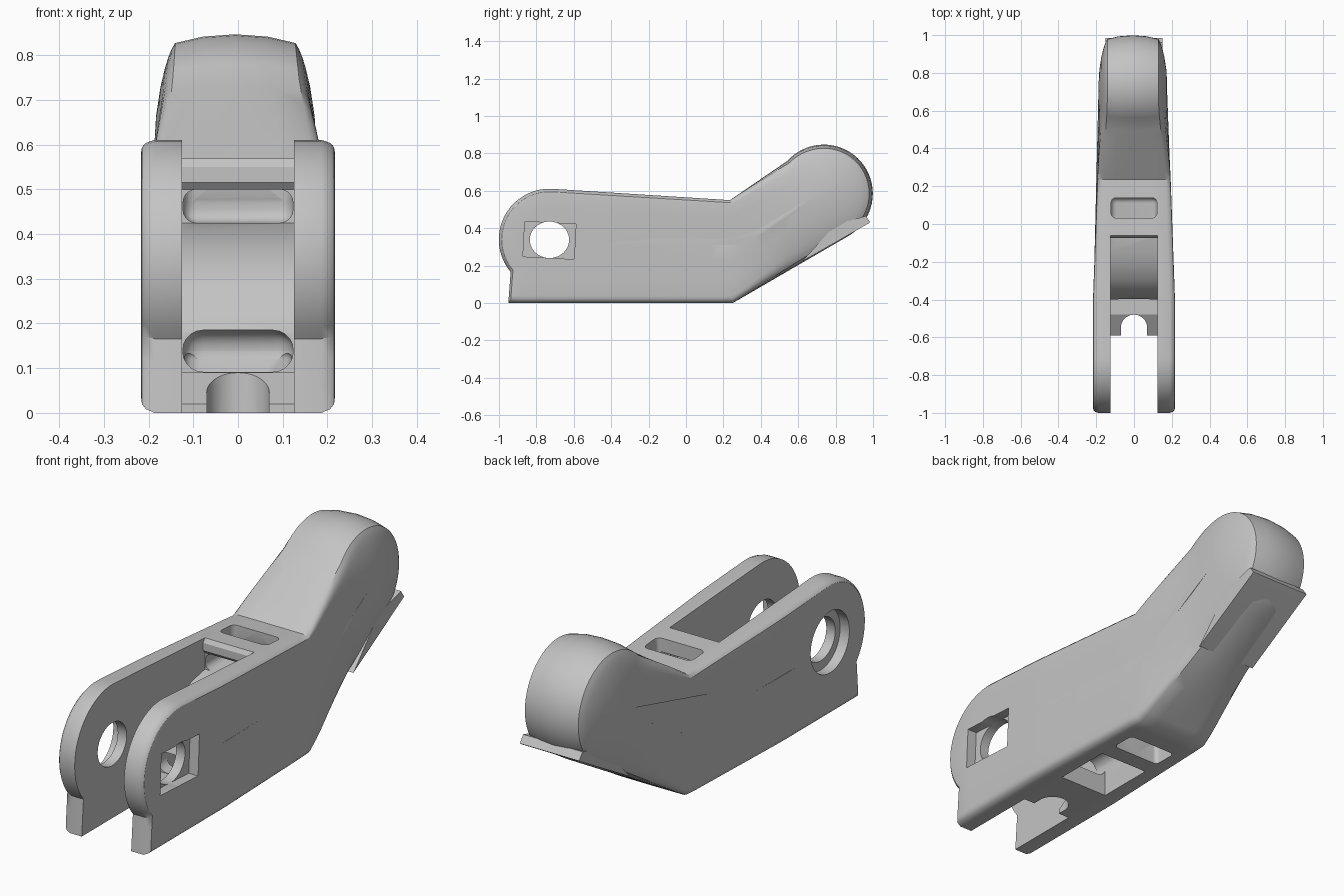
import bpy, bmesh, math
from mathutils import Vector, Matrix

if "Cube" in bpy.data.objects:
    bpy.data.objects.remove(bpy.data.objects["Cube"])

grey = bpy.data.materials.new("plain grey")
grey.use_nodes = True
grey.diffuse_color = (0.55, 0.55, 0.55, 1)
grey.node_tree.nodes["Principled BSDF"].inputs["Base Color"].default_value = grey.diffuse_color


def make_object(name, bm):
    bmesh.ops.recalc_face_normals(bm, faces=bm.faces)
    mesh = bpy.data.meshes.new(name)
    bm.to_mesh(mesh)
    bm.free()
    mesh.materials.append(grey)
    obj = bpy.data.objects.new(name, mesh)
    bpy.context.collection.objects.link(obj)
    return obj


def arc(centre, radius, start, end, steps):
    angles = [math.radians(start + (end - start) * i / steps) for i in range(steps + 1)]
    return [Vector((centre[0] + radius * math.cos(a), centre[1] + radius * math.sin(a))) for a in angles]


def resample(points, step):
    out = []
    for i, p in enumerate(points):
        q = points[(i + 1) % len(points)]
        n = max(1, math.ceil((q - p).length / step))
        out += [p.lerp(q, k / n) for k in range(n)]
    return out


# Side outline (y, z) and the bent centre line inside it
pivot, head = (-0.73, 0.34), (0.737, 0.585)
outline = [Vector(p) for p in [(-0.95, 0), (0.25, 0)]]
outline += arc(head, 0.262, -58, 138, 30)
outline += [Vector((0.235, 0.55))]
outline += arc(pivot, 0.271, 87, 220, 20)
outline = resample(outline, 0.06)
spine = [Vector(pivot), Vector((0.3, 0.327)), Vector(head)]


def nearest_on_spine(p):
    best = None
    for a, b in zip(spine, spine[1:]):
        d = b - a
        q = a + d * min(1, max(0, (p - a).dot(d) / d.dot(d)))
        if best is None or (p - q).length < (p - best).length:
            best = q
    return best


def half_width(y):
    return 0.217 - 0.036 * min(1, max(0, (y + 0.4) / 1.0))


def arm_blend(y):
    k = min(1, max(0, (y - 0.2) / 0.5))
    return k * k * (3 - 2 * k)


# Cross-section steps: (width, scale) for the flat fork and the crowned arm
fork_steps = [(0, 1), (0.5, 1), (0.86, 1), (0.95, 0.975), (0.99, 0.94), (1, 0.89), (1, 0.6), (1, 0.3), (1, 0.06)]
arm_steps = [(0, 1), (0.4, 0.98), (0.745, 0.925), (0.79, 0.87), (0.83, 0.8), (0.87, 0.71),
             (0.925, 0.55), (0.98, 0.3), (1, 0.06)]


def ring(bm, index, side):
    verts = []
    for p in outline:
        q = nearest_on_spine(p)
        k = arm_blend(p.x)
        wide, scale = (f * (1 - k) + a * k for f, a in zip(fork_steps[index], arm_steps[index]))
        pos = q.lerp(p, scale)
        drift = -0.006 * arm_blend(pos.x)
        verts.append(bm.verts.new((side * wide * half_width(pos.x) + drift, pos.x, pos.y)))
    return verts


bm = bmesh.new()
last = len(arm_steps) - 1
rings = [ring(bm, i, -1) for i in range(last, 0, -1)] + [ring(bm, i, 1) for i in range(last + 1)]
count = len(outline)
for a, b in zip(rings, rings[1:]):
    for i in range(count):
        j = (i + 1) % count
        bm.faces.new((a[i], a[j], b[j], b[i]))
caps = [bm.faces.new(rings[0]), bm.faces.new(rings[-1])]
bmesh.ops.triangulate(bm, faces=caps)
body = make_object("lever_body", bm)


def prism(name, points, half):
    bm = bmesh.new()
    face = bm.faces.new([bm.verts.new((-half, y, z)) for y, z in points])
    moved = bmesh.ops.extrude_face_region(bm, geom=[face])["geom"]
    bmesh.ops.translate(bm, vec=(2 * half, 0, 0), verts=[v for v in moved if isinstance(v, bmesh.types.BMVert)])
    return make_object(name, bm)


def box(name, low, high, bevel=0.0, turn=0.0):
    low, high = Vector(low), Vector(high)
    bm = bmesh.new()
    bmesh.ops.create_cube(bm, size=1)
    bmesh.ops.scale(bm, vec=high - low, verts=bm.verts)
    if bevel:
        bmesh.ops.bevel(bm, geom=bm.edges[:], offset=bevel, segments=5, profile=0.5, affect='EDGES')
    bmesh.ops.transform(bm, matrix=Matrix.Translation((low + high) / 2) @ Matrix.Rotation(turn, 4, 'X'),
                        verts=bm.verts)
    return make_object(name, bm)


def cylinder(name, centre, radius, depth, axis, squash=1.0):
    bm = bmesh.new()
    bmesh.ops.create_cone(bm, cap_ends=True, segments=40, radius1=radius, radius2=radius, depth=depth)
    if axis == 'X':
        bmesh.ops.rotate(bm, matrix=Matrix.Rotation(math.pi / 2, 3, 'Y'), verts=bm.verts)
    bmesh.ops.scale(bm, vec=(1, 1, squash), verts=bm.verts)
    bmesh.ops.translate(bm, vec=centre, verts=bm.verts)
    return make_object(name, bm)


def cut(tool):
    tool.hide_render = True
    mod = body.modifiers.new("cut", 'BOOLEAN')
    mod.operation, mod.solver, mod.object = 'DIFFERENCE', 'EXACT', tool
    bpy.context.view_layer.objects.active = body
    bpy.ops.object.modifier_apply(modifier=mod.name)
    bpy.data.objects.remove(tool)


# Fork slot with a ramped floor, rounded web and cross bar
cut(prism("slot_cutter", [(-1.1, -0.1), (-0.59, -0.1), (-0.59, 0.02), (-0.48, 0.09), (-0.40, 0.09),
                          (-0.40, 0.18), (-0.385, 0.22), (-0.355, 0.28), (-0.3, 0.335), (-0.23, 0.377),
                          (-0.15, 0.407), (-0.06, 0.425), (-0.06, 0.5),
                          (-0.073, 0.515), (-0.073, 0.55), (-0.06, 0.57), (-0.06, 0.7), (-1.1, 0.7)], 0.125))
# Upper strap passage and its top pocket
cut(box("upper_passage_cutter", (-0.123, -0.13, 0.425), (0.123, 0.14, 0.5), 0.03))
cut(box("upper_pocket_cutter", (-0.121, 0.032, 0.428), (0.121, 0.138, 0.8), 0.025))
# Lower strap passage and the bottom windows
cut(box("lower_passage_cutter", (-0.1235, -0.55, 0.092), (0.1235, 0.13, 0.185), 0.045))
cut(box("lower_window_cutter", (-0.122, -0.34, -0.1), (0.122, -0.07, 0.15)))
cut(box("lower_pocket_cutter", (-0.12, 0.01, -0.1), (0.12, 0.125, 0.14), 0.02))
# Rounded notch in the floor
cut(cylinder("notch_cutter", (0, -0.55, 0.02), 0.07, 0.3, 'Z'))
cut(box("notch_mouth_cutter", (-0.0695, -0.7, -0.12), (0.0695, -0.55, 0.16)))
# Pivot hole, square nut recess on one side, round bolt recess on the other
cut(cylinder("pivot_hole_cutter", (0, -0.73, 0.338), 0.105, 0.8, 'X', 0.93))
cut(box("nut_recess_cutter", (0.17, -0.867, 0.241), (0.3, -0.593, 0.429), 0, math.radians(-3)))
cut(cylinder("bolt_recess_cutter", (-0.24, -0.73, 0.338), 0.14, 0.14, 'X'))

# Finger grip under the arm
grip = prism("finger_grip", [(0.62, 0.222), (0.975, 0.425), (0.985, 0.432), (0.962, 0.465), (0.8, 0.42)], 0.15)

for obj in (body, grip):
    bpy.ops.object.select_all(action='DESELECT')
    obj.select_set(True)
    bpy.context.view_layer.objects.active = obj
    bpy.ops.object.shade_smooth_by_angle(angle=math.radians(32))
